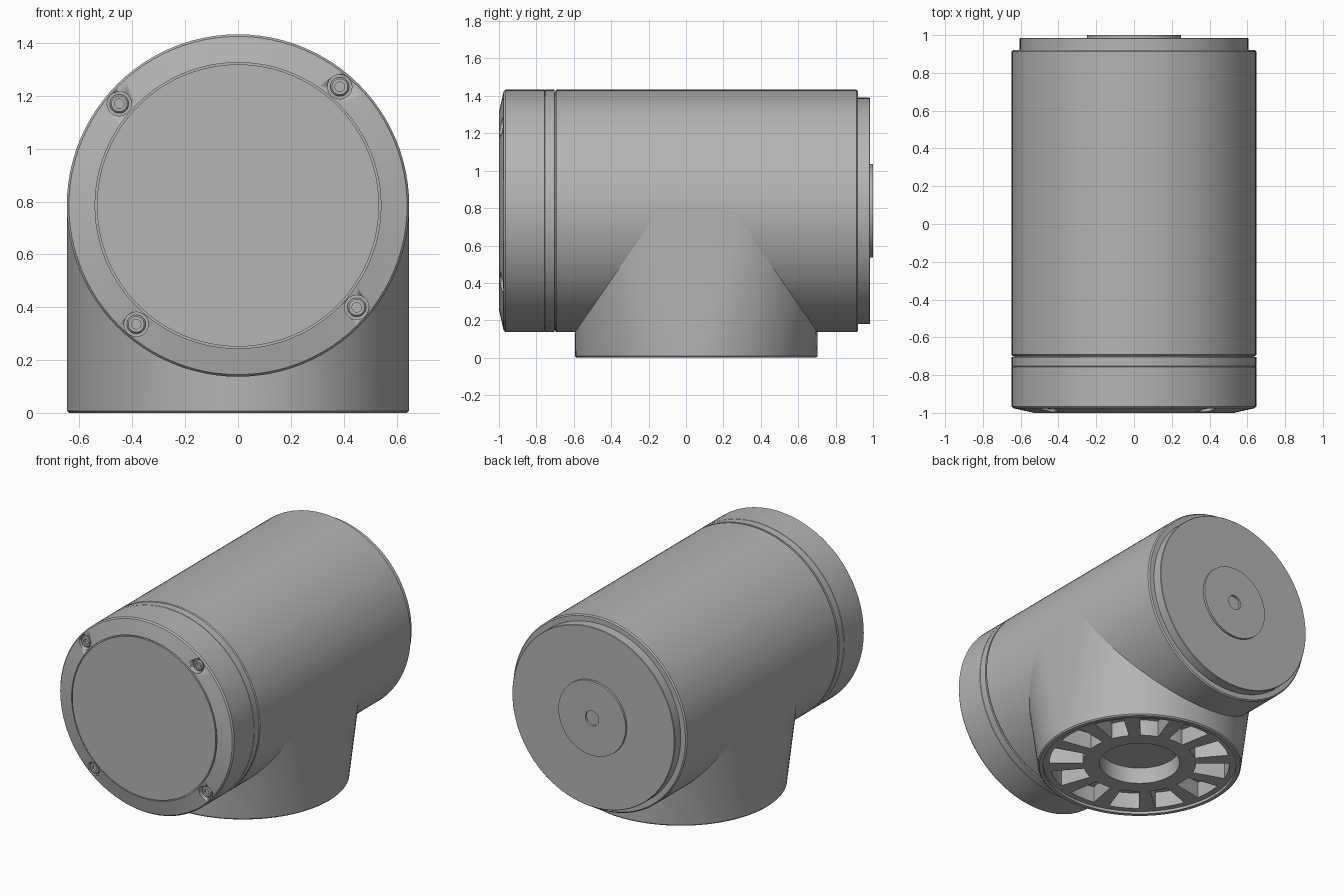
import bpy, bmesh
from math import sin, cos, pi, radians
from mathutils import Matrix, Vector

if "Cube" in bpy.data.objects:
    bpy.data.objects.remove(bpy.data.objects["Cube"], do_unlink=True)

grey = bpy.data.materials.new("cast grey")
grey.use_nodes = True
grey.diffuse_color = (0.46, 0.46, 0.46, 1)
grey.node_tree.nodes["Principled BSDF"].inputs["Base Color"].default_value = grey.diffuse_color

R = 0.648       # radius of both barrels
AXIS = 0.785    # height of the horizontal axis
STEM_Y = 0.055  # centre of the foot
SEG = 96


def finish(name, bm, smooth=True):
    bmesh.ops.remove_doubles(bm, verts=bm.verts, dist=1e-5)
    bmesh.ops.recalc_face_normals(bm, faces=bm.faces)
    mesh = bpy.data.meshes.new(name)
    bm.to_mesh(mesh)
    bm.free()
    mesh.materials.append(grey)
    ob = bpy.data.objects.new(name, mesh)
    bpy.context.collection.objects.link(ob)
    if smooth:
        bpy.ops.object.select_all(action="DESELECT")
        ob.select_set(True)
        bpy.context.view_layer.objects.active = ob
        bpy.ops.object.shade_smooth_by_angle(angle=radians(25))
    return ob


def lathe(name, profile, axis="y", closed=False, seg=SEG, centre=None):
    """Turn (radius, position) points about the barrel (y) or the foot (z)."""
    bm = bmesh.new()
    cx, cz = centre or (0, AXIS)
    rings = []
    for r, h in profile:
        ring = []
        for i in range(seg):
            a = 2 * pi * i / seg
            co = (cx + r * cos(a), h, cz + r * sin(a)) if axis == "y" else (
                r * cos(a), STEM_Y + r * sin(a), h)
            ring.append(bm.verts.new(co))
        rings.append(ring)
    pairs = list(zip(rings, rings[1:]))
    if closed:
        pairs.append((rings[-1], rings[0]))
    else:
        bm.faces.new(rings[0])
        bm.faces.new(rings[-1])
    for a, b in pairs:
        for i in range(seg):
            j = (i + 1) % seg
            bm.faces.new((a[i], a[j], b[j], b[i]))
    return finish(name, bm)


# Horizontal barrel
lathe("barrel", [(0.64, -0.7), (R, -0.692), (R, 0.912), (0.64, 0.92)])

# Front cap with a seam, a shallow cone edge and a ring groove
cap = lathe("front_cap", [
    (0.636, -0.69), (0.636, -0.702), (R, -0.704), (R, -0.753), (0.645, -0.755),
    (R, -0.757), (R, -0.965), (0.64, -0.975), (0.541, -0.997),
    (0.541, -0.988), (0.534, -0.988), (0.534, -1.0)])

# Screws sunk into the cone edge
for i in range(4):
    a = radians(49.4 + 90 * i)
    spot = (0.592 * cos(a), AXIS + 0.592 * sin(a))
    cutter = lathe("screw_pocket_cutter", [(0.046, -1.05), (0.046, -0.955)],
                   centre=spot, seg=24)
    cutter.hide_render = True
    cutter.hide_viewport = True
    cut = cap.modifiers.new("pocket", "BOOLEAN")
    cut.operation = "DIFFERENCE"
    cut.solver = "EXACT"
    cut.object = cutter
    lathe("screw_head", [(0.036, -0.95), (0.036, -0.972), (0.03, -0.978),
                         (0.018, -0.978), (0.018, -0.962)], centre=spot, seg=24)

# Back plate and boss with a small hole
lathe("back_plate", [(0.605, 0.9), (0.605, 0.982), (0.602, 0.985)])
lathe("back_boss", [(0.25, 0.97), (0.25, 1.0), (0.05, 1.0), (0.05, 0.975)])

# Foot skin: a round base blended up onto the sides of the barrel
bm = bmesh.new()
columns = []
half = SEG // 2
for side in (1, -1):
    for i in range(half + 1):
        a = pi * i / half
        c, s = cos(a) * side, sin(a)
        columns.append([bm.verts.new(p) for p in (
            (0.64 * c, STEM_Y + 0.64 * s * side, 0),
            (R * c, STEM_Y + R * s * side, 0.008),
            (R * c, STEM_Y + side * (0.2 + (R - 0.2) * s), AXIS - R * s))])
for a, b in zip(columns, columns[1:] + columns[:1]):
    for k in range(2):
        bm.faces.new((a[k], b[k], b[k + 1], a[k + 1]))
finish("foot_skin", bm)

# Underside: rim, hub, floor and twelve spokes
lathe("foot_rim", [(0.64, 0), (0.615, 0), (0.615, 0.018), (0.575, 0.018),
                   (0.575, 0.13), (0.64, 0.13)], "z", closed=True)
lathe("foot_hub", [(0.36, 0.018), (0.255, 0.018), (0.255, 0.13), (0.36, 0.13)],
      "z", closed=True)
lathe("foot_floor", [(0.6, 0.13), (0.6, 0.136)], "z")

bm = bmesh.new()
for i in range(12):
    turn = Matrix.Translation((0, STEM_Y, 0)) @ Matrix.Rotation(2 * pi * (i + 0.5) / 12, 4, "Z")
    box = bmesh.ops.create_cube(bm, size=1)["verts"]
    for v in box:
        # spokes flare where they meet the rim
        r = 0.34 if v.co.x < 0 else 0.59
        w = 0.07 if v.co.x < 0 else 0.11
        v.co = turn @ Vector((r, v.co.y * w, 0.018 if v.co.z < 0 else 0.13))
finish("foot_spokes", bm, smooth=False)
